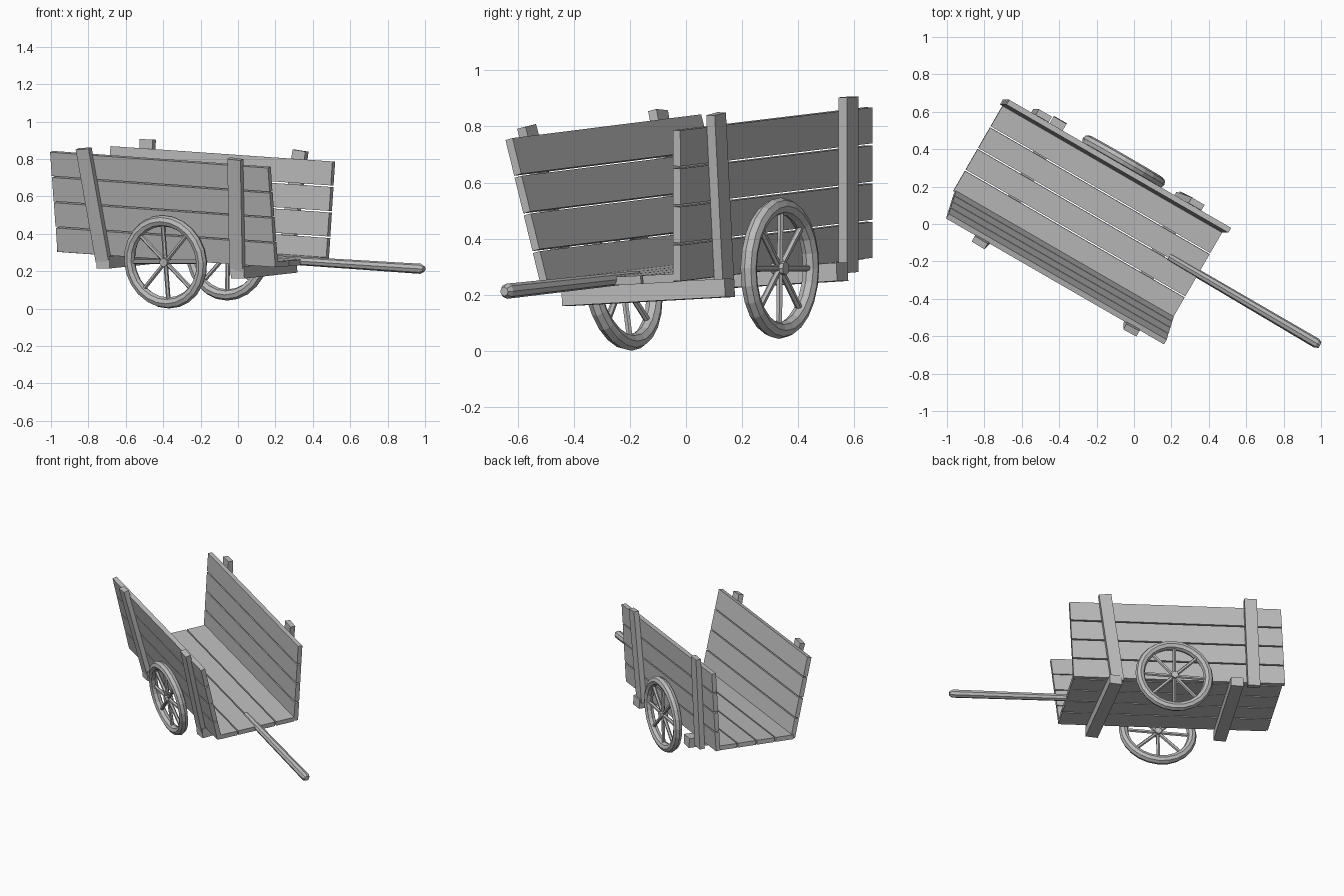
import bpy, bmesh, math
from mathutils import Vector, Matrix

if "Cube" in bpy.data.objects:
    bpy.data.objects.remove(bpy.data.objects["Cube"])

wood = bpy.data.materials.new("weathered grey wood")
wood.diffuse_color = (0.5, 0.5, 0.5, 1)
wood.use_nodes = True
wood.node_tree.nodes["Principled BSDF"].inputs["Base Color"].default_value = wood.diffuse_color

C, S = math.cos(math.radians(30)), math.sin(math.radians(30))


def P(u, v, z):
    """Cart space (u along the handle, v across) to the turned world frame."""
    return Vector((C * u + S * v, -S * u + C * v, z))


def finish(name, bm):
    bmesh.ops.recalc_face_normals(bm, faces=bm.faces)
    me = bpy.data.meshes.new(name)
    bm.to_mesh(me)
    bm.free()
    me.materials.append(wood)
    ob = bpy.data.objects.new(name, me)
    bpy.context.collection.objects.link(ob)
    return ob


def board(name, a, b, side, width, thick):
    """Box running from a to b, its width along the side hint."""
    x = (b - a).normalized()
    n = x.cross(side).normalized()
    y = n.cross(x)
    m = Matrix((x, y, n)).transposed().to_4x4()
    m.translation = (a + b) / 2
    bm = bmesh.new()
    bmesh.ops.create_cube(bm, size=1, matrix=m @ Matrix.Diagonal(((b - a).length, width, thick, 1)))
    return finish(name, bm)


def rod(bm, a, b, r1, r2, sides):
    d = b - a
    m = d.to_track_quat('Z', 'Y').to_matrix().to_4x4()
    m.translation = (a + b) / 2
    bmesh.ops.create_cone(bm, cap_ends=True, segments=sides, radius1=r1, radius2=r2,
                          depth=d.length, matrix=m)


T = 0.03      # board thickness
GAP = 0.008   # gap between boards


def wall(name, rear_low, front_low, rear_top, front_top, inward):
    """Four stacked planks; corners lie on the outer face."""
    up = rear_top - rear_low
    n = up.cross(front_low - rear_low).normalized()
    n *= T / 2 * (1 if n.dot(inward) > 0 else -1)
    for i in range(4):
        f = (i + 0.5) / 4
        board(f"{name}_plank_{i + 1}", rear_low.lerp(rear_top, f) + n,
              front_low.lerp(front_top, f) + n, up, up.length / 4 - GAP, T)


# Side walls
V = P(0, 1, 0)
wall("near_wall", P(-.915, -.345, .30), P(.43, -.345, .218),
     P(-.885, -.478, .84), P(.46, -.478, .755), V)
wall("far_wall", P(-.94, .225, .328), P(.43, .225, .245),
     P(-.91, .242, .872), P(.46, .242, .79), -V)

# Floor planks
rl, rr = P(-.925, -.335, .318), P(-.925, .2, .342)
fl, fr = P(.43, -.335, .236), P(.43, .2, .26)
for i in range(4):
    f = (i + 0.5) / 4
    board(f"floor_plank_{i + 1}", rl.lerp(rr, f), fl.lerp(fr, f), rr - rl,
          (rr - rl).length / 4 - GAP, T)

# Upright battens on the outside of the walls
U = P(1, 0, 0)
for name, low, top in (
        ("near_front_batten", P(.20, -.352, .20), P(.272, -.499, .80)),
        ("near_rear_batten", P(-.625, -.352, .25), P(-.665, -.499, .856)),
        ("far_front_batten", P(.15, .245, .23), P(.236, .260, .845)),
        ("far_rear_batten", P(-.734, .245, .28), P(-.707, .260, .905))):
    board(name, low, top, U, .08, .035)

# Cross beams under the floor
board("front_cross_beam", P(.21, -.37, .193), P(.165, .275, .225), U, .08, .065)
board("rear_cross_beam", P(-.62, -.37, .247), P(-.62, .285, .282), U, .08, .065)

# Handle with a blunt chamfered tip
a, b = P(.25, -.058, .264), P(1.165, -.064, .213)
tip = b + (b - a).normalized() * .02
bm = bmesh.new()
rod(bm, a, b, .022, .027, 8)
rod(bm, b, tip, .027, .016, 8)
finish("handle", bm)


def wheel(name, centre, lean):
    """Torus rim, eight spokes and a hub; lean is the top's slope along v."""
    axis = (V - Vector((0, 0, lean))).normalized()
    up = U.cross(axis)
    R, r, n, k = .222, .03, 24, 8
    bm = bmesh.new()
    rings = []
    for i in range(n):
        t = 2 * math.pi * i / n
        d = U * math.cos(t) + up * math.sin(t)
        rings.append([bm.verts.new(centre + d * (R + r * math.cos(s)) + axis * r * math.sin(s))
                      for s in (2 * math.pi * j / k for j in range(k))])
    for i in range(n):
        p, q = rings[i], rings[(i + 1) % n]
        for j in range(k):
            bm.faces.new((p[j], q[j], q[(j + 1) % k], p[(j + 1) % k]))
    for i in range(8):
        t = math.pi * i / 4
        rod(bm, centre, centre + (U * math.cos(t) + up * math.sin(t)) * R, .012, .012, 6)
    rod(bm, centre - axis * .025, centre + axis * .025, .024, .024, 8)
    finish(name, bm)


wheel("near_wheel", P(-.222, -.39, .25), -.15)
wheel("far_wheel", P(-.215, .262, .295), .015)
